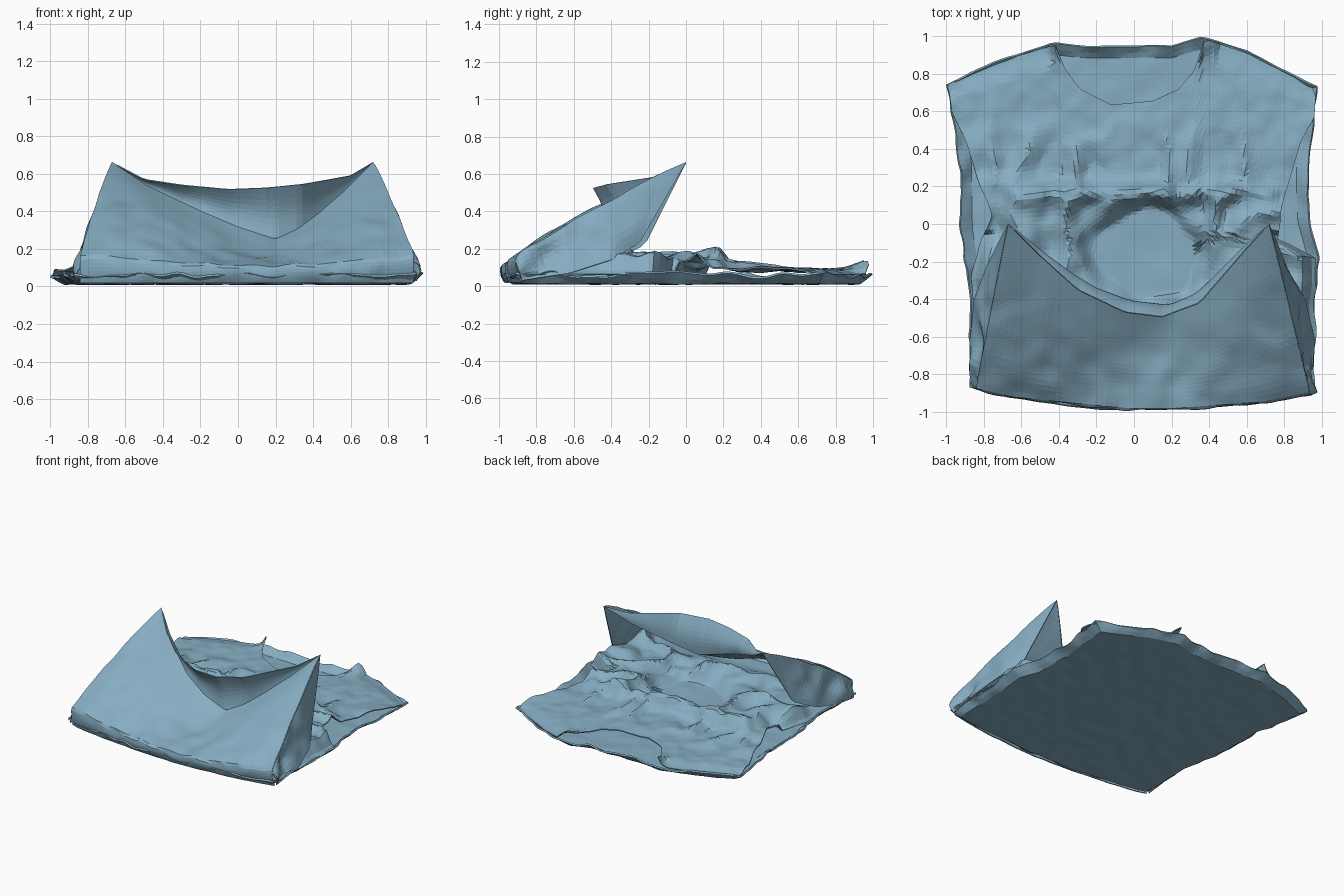
import bpy, math
from mathutils import Vector, noise

if "Cube" in bpy.data.objects:
    bpy.data.objects.remove(bpy.data.objects["Cube"])

cloth = bpy.data.materials.new("blue_cloth")
cloth.diffuse_color = (0.24, 0.42, 0.54, 1)
cloth.use_nodes = True
cloth.node_tree.nodes["Principled BSDF"].inputs["Base Color"].default_value = cloth.diffuse_color


def interp(x, pts):
    """Piecewise linear lookup; values may be numbers or Vectors."""
    if x <= pts[0][0]:
        return pts[0][1]
    for (a, p), (b, q) in zip(pts, pts[1:]):
        if x <= b:
            return p + (q - p) * ((x - a) / (b - a))
    return pts[-1][1]


def n(x, y, f, seed=0):
    return noise.noise(Vector((x * f, y * f, seed + 0.37)))


def crease(x, y, f, seed=0):
    """Fold pattern, 0..1."""
    return max(0, 1 - 2.2 * abs(n(x + 0.1 * n(x, y, 3, 9), y, f, seed)))


def step(a, b, x):
    t = min(1, max(0, (x - a) / (b - a)))
    return t * t * (3 - 2 * t)


def sheet(name, fn, nu, nv, thick):
    verts = [Vector(fn(i / nu, j / nv)) for j in range(nv + 1) for i in range(nu + 1)]
    w = nu + 1
    faces = []
    for j in range(nv):
        for i in range(nu):
            a, b, c, d = j*w + i, j*w + i + 1, (j+1)*w + i + 1, (j+1)*w + i
            short_ac = (verts[a] - verts[c]).length < (verts[b] - verts[d]).length
            faces += [(a, b, c), (a, c, d)] if short_ac else [(a, b, d), (b, c, d)]
    me = bpy.data.meshes.new(name)
    me.from_pydata(verts, [], faces)
    me.materials.append(cloth)
    ob = bpy.data.objects.new(name, me)
    bpy.context.collection.objects.link(ob)
    m = ob.modifiers.new("cloth_thickness", "SOLIDIFY")
    m.thickness, m.offset = thick, 0
    return ob


BOTTOM = [(-.88, -.87), (-.6, -.93), (-.2, -.985), (.2, -.985), (.6, -.96), (.95, -.91)]

# Back panel lying on the ground, rim curling up
B_LEFT = [(-.9, -.87), (-.4, -.87), (0, -.92), (.35, -.925), (.6, -.95), (.9, -1)]
B_RIGHT = [(-.9, .95), (-.4, .96), (-.1, .985), (.1, .93), (.4, .925), (.6, .95), (.9, .97)]
B_TOP = [(-1, .74), (-.75, .86), (-.43, .965), (-.25, .945), (.2, .95), (.36, .995), (.6, .92), (.97, .73)]


def back_panel(u, v):
    row = -.9 + 1.8 * v
    l, r = interp(row, B_LEFT), interp(row, B_RIGHT)
    x = l + (r - l) * u
    y0, y1 = interp(x, BOTTOM), interp(x, B_TOP)
    y = y0 + (y1 - y0) * v
    e = max(abs(2 * u - 1), abs(2 * v - 1))
    z = .018 + .007 * n(x, y, 9) + (.045 + .03 * n(x, y, 7, 4)) * step(.94, 1, e)
    side = step(.9, 1, abs(2 * u - 1))
    return (x + .012 * n(x, y, 12, 2) * side, y + .006 * n(x, y, 9, 5), z)


sheet("back_panel", back_panel, 64, 64, .012)

# Front panel: flat chest, bunched ridge, crumpled sides around a hollow
F_LEFT = [(-.9, -.87), (-.3, -.86), (-.05, -.8), (.05, -.76), (.3, -.84), (.5, -.89), (.72, -.97), (.9, -.99)]
F_RIGHT = [(-.9, .95), (-.4, .96), (-.12, .97), (-.05, .76), (.1, .77), (.35, .84), (.55, .89), (.72, .96), (.9, .97)]
F_TOP = [(-1, .74), (-.7, .87), (-.42, .955), (-.37, .83), (-.29, .72), (-.12, .635), (.1, .655),
         (.24, .72), (.33, .83), (.375, .985), (.6, .91), (.97, .72)]


def front_panel(u, v):
    row = -.9 + 1.8 * v
    l, r = interp(row, F_LEFT), interp(row, F_RIGHT)
    x = l + (r - l) * u
    y0, y1 = interp(x, BOTTOM) + .04, interp(x, F_TOP)
    y = y0 + (y1 - y0) * v
    chest = step(.1, .3, y)
    z_chest = .085 + .014 * n(x, y, 5) + .008 * n(x, y, 12, 2)
    z_chest += .045 * crease(x * 1.5, y * .8, 3.2, 1) * (1 - step(.3, .65, y))
    z_side = .10 + .08 * crease(x, y, 3.6, 5) + .02 * n(x, y, 10, 3)
    d = math.hypot((x - .06) / .36, (y + .16) / .33)
    z_low = .045 + .01 * n(x, y, 6) + (z_side - .045) * step(.7, 1.0, d + .15 * n(x, y, 6, 8))
    z = z_low + (z_chest - z_low) * chest
    # bunched ridge across the middle
    ry = .155 + .02 * n(x, 0, 6, 2)
    z += .07 * math.exp(-((y - ry) / .045) ** 2) * step(-.72, -.5, x) * (1 - step(.65, .8, x)) * (.8 + n(x, y, 8, 6))
    # seams drop to the rim, the hidden lower part stays under the hem
    e = abs(2 * u - 1)
    if y < -.05 or y > .7:
        z += (.062 - z) * step(.9, 1, e)
    if abs(x) > .44:
        z += (.06 - z) * step(.92, 1, v)
    z += (.05 - z) * (1 - step(-.85, -.5, y)) * (1 - step(.75, .9, e))
    z += .05 * math.exp(-((abs(x + .02) - .39) / .05) ** 2 - ((y - .96) / .06) ** 2)
    return (x + .02 * n(x, y, 7, 11) * (1 - chest), y, min(z, .2 + .015 * n(x, y, 14)))


sheet("front_panel", front_panel, 72, 72, .008)

# Raised hem: slope from the front fold up to two points
V = Vector
LOWER = [(-.67, V((-.67, 0, .66))), (-.5, V((-.5, -.14, .545))), (-.35, V((-.35, -.25, .47))),
         (-.2, V((-.2, -.35, .40))), (0, V((0, -.42, .315))), (.2, V((.2, -.44, .25))),
         (.32, V((.32, -.38, .305))), (.42, V((.42, -.29, .38))), (.57, V((.57, -.14, .51))), (.72, V((.72, 0, .66)))]
UPPER = [(-.67, V((-.67, 0, .66))), (-.5, V((-.5, -.17, .57))), (-.3, V((-.3, -.35, .54))),
         (-.05, V((-.05, -.47, .517))), (.15, V((.15, -.495, .525))), (.35, V((.35, -.42, .545))),
         (.6, V((.6, -.13, .59))), (.72, V((.72, 0, .66)))]
START = [(-.67, V((-.84, -.88, .16))), (-.5, V((-.64, -.925, .15))), (0, V((-.02, -.985, .11))),
         (.2, V((.2, -.985, .11))), (.55, V((.68, -.95, .14))), (.72, V((.935, -.9, .16)))]


def hem_slope(u, v):
    s = -.67 + 1.39 * u
    a, b = interp(s, START), interp(s, LOWER)
    if v < .2:                                   # rounded fold at the floor
        t = v / .2
        p = V((a.x, a.y - .012 * math.sin(math.pi * t) + .02 * (1 - t), .02 + (a.z - .02) * t))
        p.y += .012 * n(p.x, p.z, 9, 3)
    else:
        t = (v - .2) / .8
        p = a.lerp(b, t)
        k = math.sin(math.pi * t)
        c = abs(s - .06) / .7
        # crests running down from both points, soft trough between
        p.z += k * (.05 * math.exp(-((c - .85) / .25) ** 2) - .03 * math.exp(-(c / .35) ** 2))
        p.z += .03 * k * n(p.x * 1.5, p.y * .7, 3, 7)
    p.z += .03 * n(p.x, p.y, 8, 12) * min(1, 4 * v * (1 - v)) * (1 - v)
    return p


sheet("raised_hem_slope", hem_slope, 54, 34, .006)


# Upright leaf-shaped band curling forward between the two points
def hem_band(u, v):
    s = -.67 + 1.39 * u
    p = interp(s, LOWER).lerp(interp(s, UPPER), v)
    p.y += .03 * math.sin(math.pi * v) * math.sin(math.pi * u)
    return p


sheet("raised_hem_band", hem_band, 44, 8, .006)

# Side walls hanging from the ridges down to the side seams
WALLS = {
    "left_side_wall": (0, [V((-.86, -.86, .03)), V((-.87, -.62, .07)), V((-.85, -.4, .13)), V((-.78, -.22, .22))]),
    "right_side_wall": (1, [V((.95, -.88, .03)), V((.96, -.62, .07)), V((.91, -.4, .14)), V((.82, -.25, .23))]),
}
for name, (side, low) in WALLS.items():
    lower_edge = list(zip((0, .33, .62, .85), low)) + [(1, hem_slope(side, 1))]

    def wall(u, v, side=side, lower_edge=lower_edge):
        top = hem_slope(side, .15 + .85 * u)
        p = top.lerp(interp(u, lower_edge), v)
        k = math.sin(math.pi * v) * (1 - u)
        p.x += .07 * k * n(p.y, p.z, 6, 3 + side)
        p.z += .04 * k * n(p.y, p.x, 9, 5)
        return p

    sheet(name, wall, 28, 8, .006)
